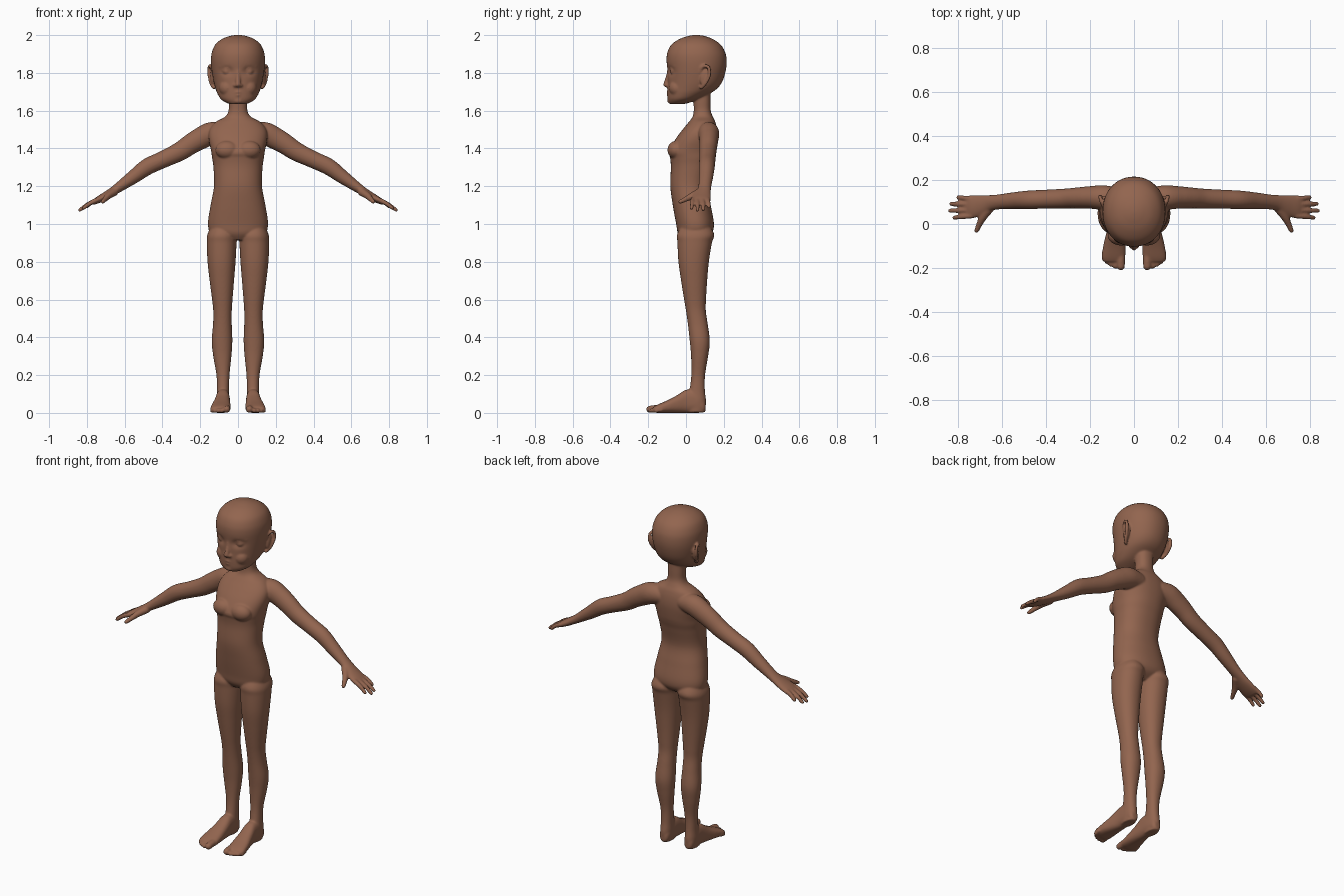
import bpy, bmesh, math
from mathutils import Vector, Matrix

bm = bmesh.new()


def smooth_keys(keys, sub=6):
    """Catmull-Rom interpolation through rows of numbers."""
    out = []
    for i in range(len(keys) - 1):
        a, b = keys[max(i - 1, 0)], keys[i]
        c, d = keys[i + 1], keys[min(i + 2, len(keys) - 1)]
        for k in range(sub):
            t = k / sub
            out.append([0.5 * (2 * q + (r - p) * t + (2 * p - 5 * q + 4 * r - s) * t * t
                               + (3 * q - p - 3 * r + s) * t ** 3)
                        for p, q, r, s in zip(a, b, c, d)])
    return out + [list(keys[-1])]


def skin(rings):
    """Closed surface through rings of points."""
    vr = [[bm.verts.new(p) for p in r] for r in rings]
    n = len(vr[0])
    for a, b in zip(vr, vr[1:]):
        for i in range(n):
            bm.faces.new((a[i], a[(i + 1) % n], b[(i + 1) % n], b[i]))
    bm.faces.new(vr[0][::-1])
    bm.faces.new(vr[-1])
    return [v for r in vr for v in r]


def loft(keys, place, e=2.0, n=64):
    """Keys: position, a-min, a-max, b-min, b-max of a superellipse section."""
    rings = []
    for t, a0, a1, b0, b1 in smooth_keys(keys):
        ring = []
        for i in range(n):
            w = 2 * math.pi * i / n
            c, s = math.cos(w), math.sin(w)
            ca = math.copysign(abs(c) ** (2 / e), c)
            sb = math.copysign(abs(s) ** (2 / e), s)
            ring.append(place(t, (a0 + a1) / 2 + (a1 - a0) / 2 * ca,
                              (b0 + b1) / 2 + (b1 - b0) / 2 * sb))
        rings.append(ring)
    return skin(rings)


def tube(keys, n=20):
    """Keys: x, y, z, sideways radius, thickness radius; rounded ends."""
    pts = smooth_keys(keys, 5)
    P = [Vector(p[:3]) for p in pts]
    rings = []
    last = len(P) - 1

    def ring(c, d, ru, rv):
        ref = Vector((0, 1, 0)) if abs(d.y) < 0.85 else Vector((1, 0, 0))
        v = d.cross(ref).normalized()
        u = v.cross(d)
        return [c + u * ru * math.cos(2 * math.pi * i / n)
                + v * rv * math.sin(2 * math.pi * i / n) for i in range(n)]

    for i, c in enumerate(P):
        d = (P[min(i + 1, last)] - P[max(i - 1, 0)]).normalized()
        ru, rv = pts[i][3:]
        caps = [(math.sin(q), math.cos(q)) for q in (1.35, 1.0, 0.5)]
        if i == 0:
            rings += [ring(c - d * rv * s, d, ru * k, rv * k) for s, k in caps]
        rings.append(ring(c, d, ru, rv))
        if i == last:
            rings += [ring(c + d * rv * s, d, ru * k, rv * k) for s, k in caps[::-1]]
    skin(rings)


def ball(c, r, rot=0):
    m = Matrix.Translation(c) @ Matrix.Rotation(rot, 4, 'X') @ Matrix.Diagonal((*r, 1))
    bmesh.ops.create_uvsphere(bm, u_segments=32, v_segments=20, radius=1, matrix=m)


upright = lambda t, a, b: (a, b, t)
along_y = lambda t, a, b: (a, t, b)

# ---- right-hand side parts, mirrored below ----
# leg
loft([(1.03, .04, .12, 0, .10), (.95, .010, .160, -.045, .148), (.90, .008, .165, -.045, .137),
      (.80, .013, .161, -.040, .121), (.70, .021, .150, -.026, .112), (.60, .029, .137, -.010, .106),
      (.54, .033, .131, 0, .105), (.47, .033, .132, .010, .115), (.38, .030, .139, .020, .126),
      (.30, .035, .131, .027, .117), (.20, .045, .114, .028, .101), (.12, .047, .112, .018, .100),
      (.06, .046, .115, 0, .106), (.003, .052, .110, 0, .100)], upright, 2.15)
# foot
loft([(.104, .065, .095, .012, .05), (.09, .052, .108, .002, .08), (.05, .045, .115, 0, .12),
      (.0, .043, .118, 0, .122), (-.05, .041, .128, 0, .092), (-.10, .039, .140, 0, .066),
      (-.15, .040, .146, 0, .044), (-.172, .046, .138, .004, .032)], along_y, 2.5)
# toes
for x, tip, r in ((.060, -.192, .019), (.086, -.192, .012), (.105, -.184, .0115),
                  (.122, -.173, .011), (.137, -.158, .0105)):
    tube([(x, -.13, r + .006, r, r), (x, (tip - .13) / 2, r + .004, r, r), (x, tip, r, r, r)])
# arm running into the flat palm
tube([(.07, .115, 1.485, .050, .050), (.14, .120, 1.480, .056, .060), (.20, .121, 1.452, .051, .058),
      (.25, .119, 1.423, .048, .054), (.31, .116, 1.383, .045, .050), (.40, .113, 1.340, .043, .045),
      (.48, .110, 1.303, .042, .044), (.55, .106, 1.252, .038, .037), (.62, .100, 1.202, .034, .028),
      (.66, .095, 1.175, .037, .023), (.70, .085, 1.150, .048, .021), (.74, .078, 1.128, .053, .018),
      (.765, .076, 1.114, .050, .013)], 32)
# fingers
for y0, x, y, z in ((.116, .800, .121, 1.092), (.090, .832, .092, 1.077),
                    (.063, .837, .060, 1.074), (.037, .817, .029, 1.084)):
    tube([(.74, y0, 1.130, .0125, .013), ((.74 + x) / 2 + .005, (y0 + y) / 2, (1.130 + z) / 2 + .003, .0115, .012),
          (x, y, z, .010, .010)], 16)
# thumb
tube([(.655, .075, 1.170, .022, .022), (.685, .035, 1.150, .019, .018),
      (.703, 0, 1.132, .014, .014), (.716, -.030, 1.118, .011, .011)])
# ear: rim and inner dish
tube([(.128, .072, 1.795, .008, .008), (.143, .088, 1.832, .009, .009), (.153, .118, 1.832, .009, .009),
      (.153, .124, 1.790, .009, .009), (.143, .103, 1.745, .009, .009), (.128, .082, 1.722, .010, .010)], 14)
ball((.134, .100, 1.780), (.012, .024, .048), -.25)
# chest, eye, nostril, cheek
ball((.058, -.052, 1.392), (.062, .046, .048))
ball((.058, -.060, 1.808), (.024, .024, .021))
ball((.015, -.097, 1.733), (.011, .013, .010))
ball((.055, -.045, 1.720), (.045, .045, .045))
# brow and eyelid ridges
tube([(.022, -.088, 1.835, .008, .008), (.058, -.081, 1.845, .008, .008), (.095, -.055, 1.835, .007, .007)], 12)
tube([(.036, -.079, 1.808, .004, .004), (.058, -.081, 1.826, .004, .004), (.082, -.064, 1.810, .004, .004)], 10)

# mirror the side parts
copy = bmesh.ops.duplicate(bm, geom=bm.verts[:] + bm.edges[:] + bm.faces[:])["geom"]
for v in copy:
    if isinstance(v, bmesh.types.BMVert):
        v.co.x *= -1
bmesh.ops.reverse_faces(bm, faces=[f for f in copy if isinstance(f, bmesh.types.BMFace)])

# ---- centre parts ----
# torso and neck
torso = [(.915, .06, -.02, .09), (.95, .14, -.043, .135), (1.0, .159, -.052, .148),
         (1.1, .145, -.070, .131), (1.2, .127, -.083, .115), (1.3, .130, -.080, .135),
         (1.35, .137, -.084, .150), (1.385, .142, -.090, .158), (1.45, .155, -.055, .166),
         (1.5, .150, -.018, .164), (1.54, .118, .015, .155), (1.568, .068, .035, .142),
         (1.60, .050, .041, .131), (1.65, .049, .040, .130), (1.72, .050, .040, .130)]
loft([(z, -w, w, f, b) for z, w, f, b in torso], upright, 2.25)
# head with eye sockets pressed in
head = [(1.634, .040, -.082, -.02), (1.640, .058, -.089, .01), (1.66, .090, -.096, .065),
        (1.69, .109, -.098, .125), (1.72, .120, -.098, .168), (1.76, .130, -.097, .195),
        (1.82, .140, -.099, .212), (1.87, .143, -.103, .215), (1.91, .138, -.098, .207),
        (1.95, .120, -.077, .183), (1.98, .084, -.033, .140), (1.996, .040, .015, .095),
        (2.001, .006, .05, .06)]
for v in loft([(z, -w, w, f, b) for z, w, f, b in head], upright, 2.1, 96):
    if v.co.y < 0:
        v.co.y += .016 * math.exp(-((abs(v.co.x) - .058) / .03) ** 2 - ((v.co.z - 1.808) / .02) ** 2)
# nose
tube([(0, -.088, 1.825, .010, .010), (0, -.094, 1.785, .011, .012), (0, -.107, 1.738, .014, .014)])
# lips and chin
for z, w, y in ((1.698, .036, -.094), (1.682, .032, -.093)):
    tube([(-w, y + .012, 1.690, .004, .004), (0, y, z, .010, .007), (w, y + .012, 1.690, .004, .004)], 14)
ball((0, -.075, 1.652), (.032, .024, .018))

# ---- fuse everything into one smooth skin ----
bmesh.ops.recalc_face_normals(bm, faces=bm.faces[:])
mesh = bpy.data.meshes.new("body")
bm.to_mesh(mesh)
bm.free()
body = bpy.data.objects.new("body", mesh)
bpy.context.collection.objects.link(body)
skin_mat = bpy.data.materials.new("brown skin")
skin_mat.diffuse_color = (.29, .13, .078, 1)
mesh.materials.append(skin_mat)

remesh = body.modifiers.new("fuse", 'REMESH')
remesh.mode = 'VOXEL'
remesh.voxel_size = .005
remesh.use_smooth_shade = True
relax = body.modifiers.new("relax", 'SMOOTH')
relax.factor = .5
relax.iterations = 7
bpy.context.view_layer.objects.active = body
body.select_set(True)
for m in ("fuse", "relax"):
    bpy.ops.object.modifier_apply(modifier=m)
bpy.ops.object.shade_smooth()
